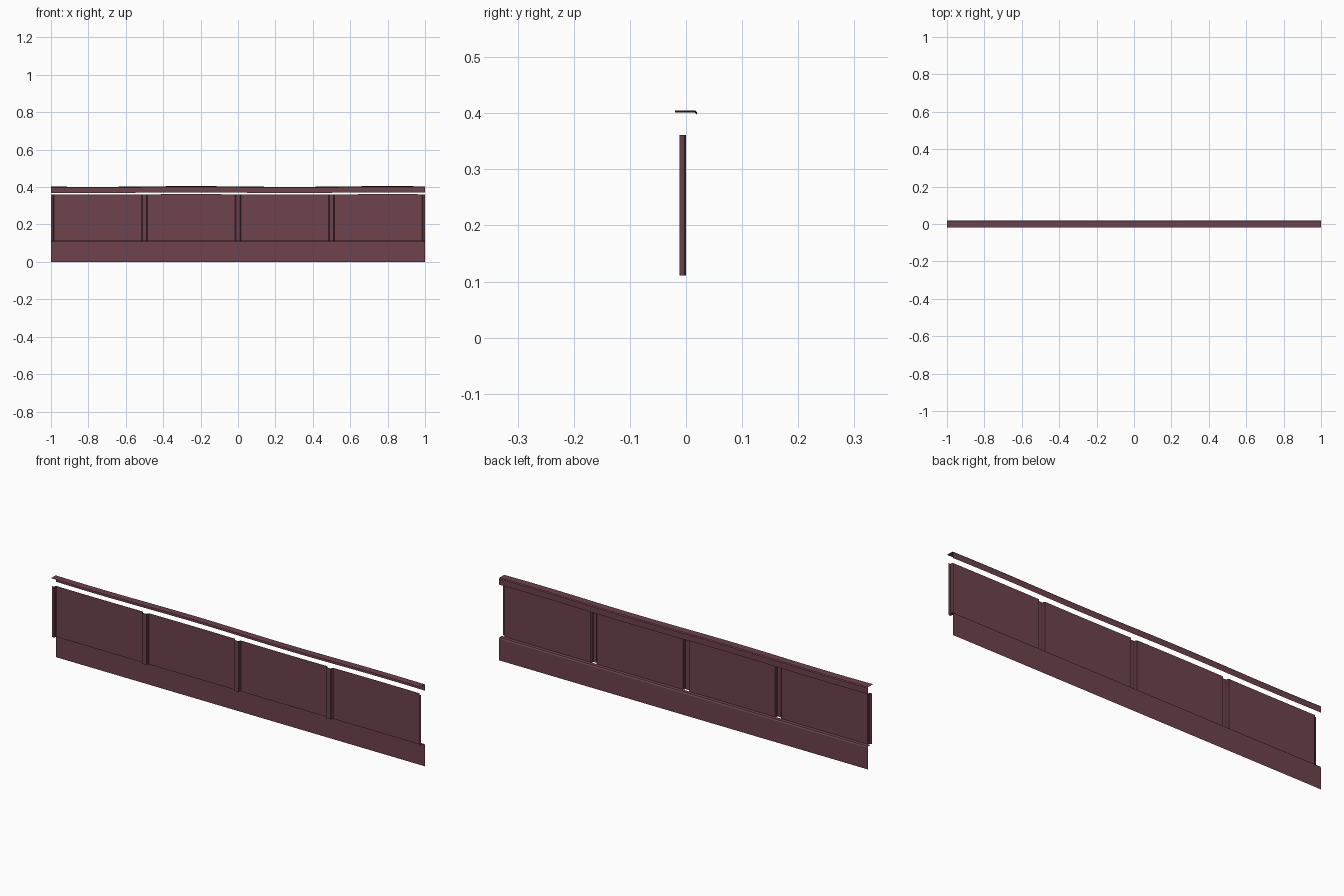
import bpy, math

if "Cube" in bpy.data.objects:
    bpy.data.objects.remove(bpy.data.objects["Cube"])

mat = bpy.data.materials.new("dark_plum_paint")
mat.diffuse_color = (0.156, 0.054, 0.074, 1)
mat.use_nodes = True
mat.node_tree.nodes["Principled BSDF"].inputs["Base Color"].default_value = mat.diffuse_color


def wave(x):
    """Slight hand-made waviness of the top edge."""
    return 0.002 * math.cos(2 * math.pi * (x + 0.25) / 1.05)


def sheet(name, rows):
    """Open surface lofted through rows of equal length."""
    n = len(rows[0])
    verts = [p for row in rows for p in row]
    faces = [(r * n + i, r * n + i + 1, (r + 1) * n + i + 1, (r + 1) * n + i)
             for r in range(len(rows) - 1) for i in range(n - 1)]
    mesh = bpy.data.meshes.new(name)
    mesh.from_pydata(verts, [], faces)
    mesh.materials.append(mat)
    ob = bpy.data.objects.new(name, mesh)
    bpy.context.collection.objects.link(ob)
    return ob


def extrude_x(name, profile, steps, wavy):
    """Sweep a (y, z) profile from x=-1 to x=1."""
    xs = [-1 + 2 * i / steps for i in range(steps + 1)]
    return sheet(name, [[(x, y, z + (wave(x) if wavy else 0))
                         for y, z in profile] for x in xs])


# skirting board with chamfered ledge running back to the panel
extrude_x("skirting", [(0.02, 0), (0.02, 0.105), (0.016, 0.111), (0.0, 0.112)], 1, False)

# cap rail: flat shelf, small chamfer, hanging lip
extrude_x("cap_rail", [(-0.02, 0.403), (0.016, 0.403), (0.02, 0.399), (0.02, 0.370)], 24, True)

# panelling: four flat boards separated by grooves, half grooves at the ends
half = [(0.017, 0.0), (0.013, -0.003), (0.011, -0.012)]
plan = []
for i in range(5):
    c = -1 + 0.5 * i
    if i > 0:
        plan += [(c - dx, y) for dx, y in half]
    else:
        plan.append((c, -0.012))
    if i < 4:
        plan += [(c + dx, y) for dx, y in reversed(half)]
        # extra cuts along the board so that its top edge follows the wave
        plan += [(c + 0.1 * k, 0.0) for k in range(1, 5)]
    else:
        plan.append((c, -0.012))
sheet("groove_panels", [[(x, y, 0.361 + 0.5 * wave(x)) for x, y in plan],
                        [(x, y, 0.111) for x, y in plan]])
